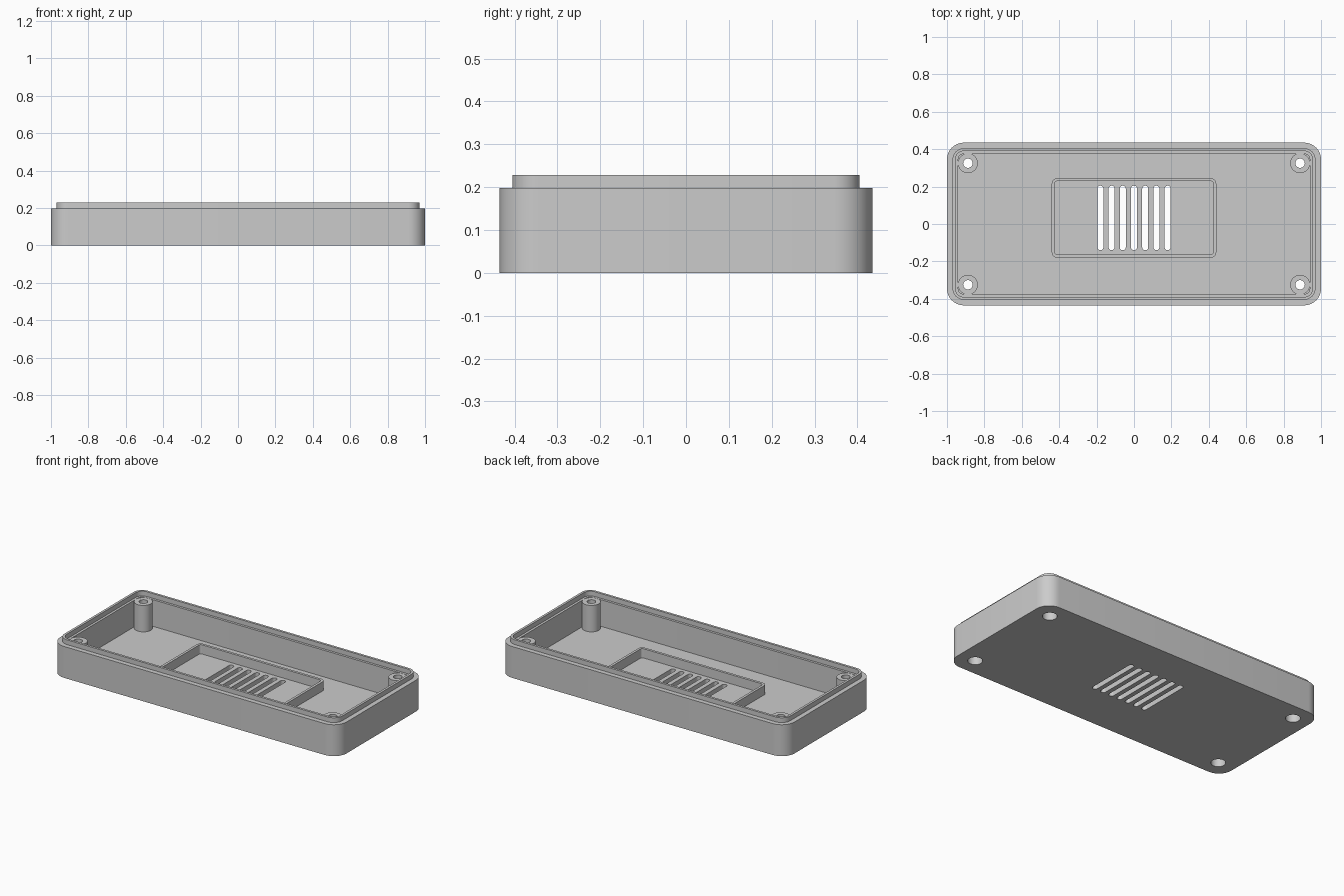
import bpy
import bmesh
from math import sin, cos, pi, radians

cube = bpy.data.objects.get("Cube")
if cube:
    bpy.data.objects.remove(cube, do_unlink=True)

GREY = (0.6, 0.6, 0.6, 1)
mat = bpy.data.materials.new("matte grey")
mat.use_nodes = True
mat.diffuse_color = GREY
mat.node_tree.nodes["Principled BSDF"].inputs["Base Color"].default_value = GREY

SEG = 8            # segments per rounded corner
FLOOR = 0.03
SHOULDER = 0.198
HX, HY, R = 1.0, 0.435, 0.09
VENT_Y = 0.0325


def rounded(bm, hx, hy, r, z, cx=0, cy=0):
    """Ring of vertices round a rectangle with rounded corners."""
    ring = []
    for i, (sx, sy) in enumerate([(1, 1), (-1, 1), (-1, -1), (1, -1)]):
        for k in range(SEG + 1):
            a = (i + k / SEG) * pi / 2
            ring.append(bm.verts.new((cx + sx * (hx - r) + r * cos(a),
                                      cy + sy * (hy - r) + r * sin(a), z)))
    return ring


def stack(bm, sections, cx=0, cy=0, tube=False):
    """Join successive rings; cap the ends, or close them into a tube."""
    rings = [rounded(bm, *s, cx, cy) for s in sections]
    pairs = list(zip(rings, rings[1:]))
    if tube:
        pairs.append((rings[-1], rings[0]))
    else:
        bm.faces.new(rings[0])
        bm.faces.new(rings[-1])
    for a, b in pairs:
        n = len(a)
        for i in range(n):
            j = (i + 1) % n
            bm.faces.new((a[i], a[j], b[j], b[i]))


def finish(bm, name):
    bmesh.ops.remove_doubles(bm, verts=bm.verts, dist=1e-5)
    bmesh.ops.recalc_face_normals(bm, faces=bm.faces)
    mesh = bpy.data.meshes.new(name)
    bm.to_mesh(mesh)
    bm.free()
    mesh.materials.append(mat)
    ob = bpy.data.objects.new(name, mesh)
    bpy.context.collection.objects.link(ob)
    return ob


def activate(ob):
    bpy.ops.object.select_all(action='DESELECT')
    ob.select_set(True)
    bpy.context.view_layer.objects.active = ob


def smooth(ob):
    activate(ob)
    bpy.ops.object.shade_smooth_by_angle(angle=radians(30))


def inset(d, z):
    return (HX - d, HY - d, R - d, z)


posts = [(sx * 0.888, sy * 0.325) for sx in (-1, 1) for sy in (-1, 1)]
BORE, HOLE, POST = 0.042, 0.025, 0.053

# Tray: outer wall, shoulder, raised lip, inner ledge and floor
bm = bmesh.new()
stack(bm, [inset(0, 0), inset(0, SHOULDER), inset(0.03, SHOULDER),
           inset(0.03, 0.228), inset(0.045, 0.228), inset(0.045, SHOULDER),
           inset(0.06, SHOULDER), inset(0.06, FLOOR)])
tray = finish(bm, "tray")

# Vent slots and screw holes through the floor
bm = bmesh.new()
for i in range(-3, 4):
    stack(bm, [(0.016, 0.1725, 0.016, z) for z in (-0.05, 0.06)], i * 0.06, VENT_Y)
for x, y in posts:
    stack(bm, [(BORE, BORE, BORE, z) for z in (-0.05, 0.06)], x, y)
cutter = finish(bm, "floor_cutter")
cutter.hide_render = True
mod = tray.modifiers.new("openings", 'BOOLEAN')
mod.operation = 'DIFFERENCE'
mod.solver = 'EXACT'
mod.object = cutter
activate(tray)
bpy.ops.object.modifier_apply(modifier=mod.name)
bpy.data.objects.remove(cutter, do_unlink=True)
smooth(tray)

# Low rim around the vents
bm = bmesh.new()
stack(bm, [(0.44, 0.2125, 0.03, FLOOR), (0.44, 0.2125, 0.03, 0.088),
           (0.424, 0.1965, 0.014, 0.088), (0.424, 0.1965, 0.014, FLOOR)],
      0, VENT_Y, tube=True)
smooth(finish(bm, "vent_rim"))

# Screw posts, counterbored from below
for i, (x, y) in enumerate(posts):
    bm = bmesh.new()
    stack(bm, [(r, r, r, z) for r, z in
               [(POST, FLOOR), (POST, 0.197), (HOLE, 0.197),
                (HOLE, 0.13), (BORE, 0.13), (BORE, FLOOR)]], x, y, tube=True)
    smooth(finish(bm, f"screw_post_{i + 1}"))
